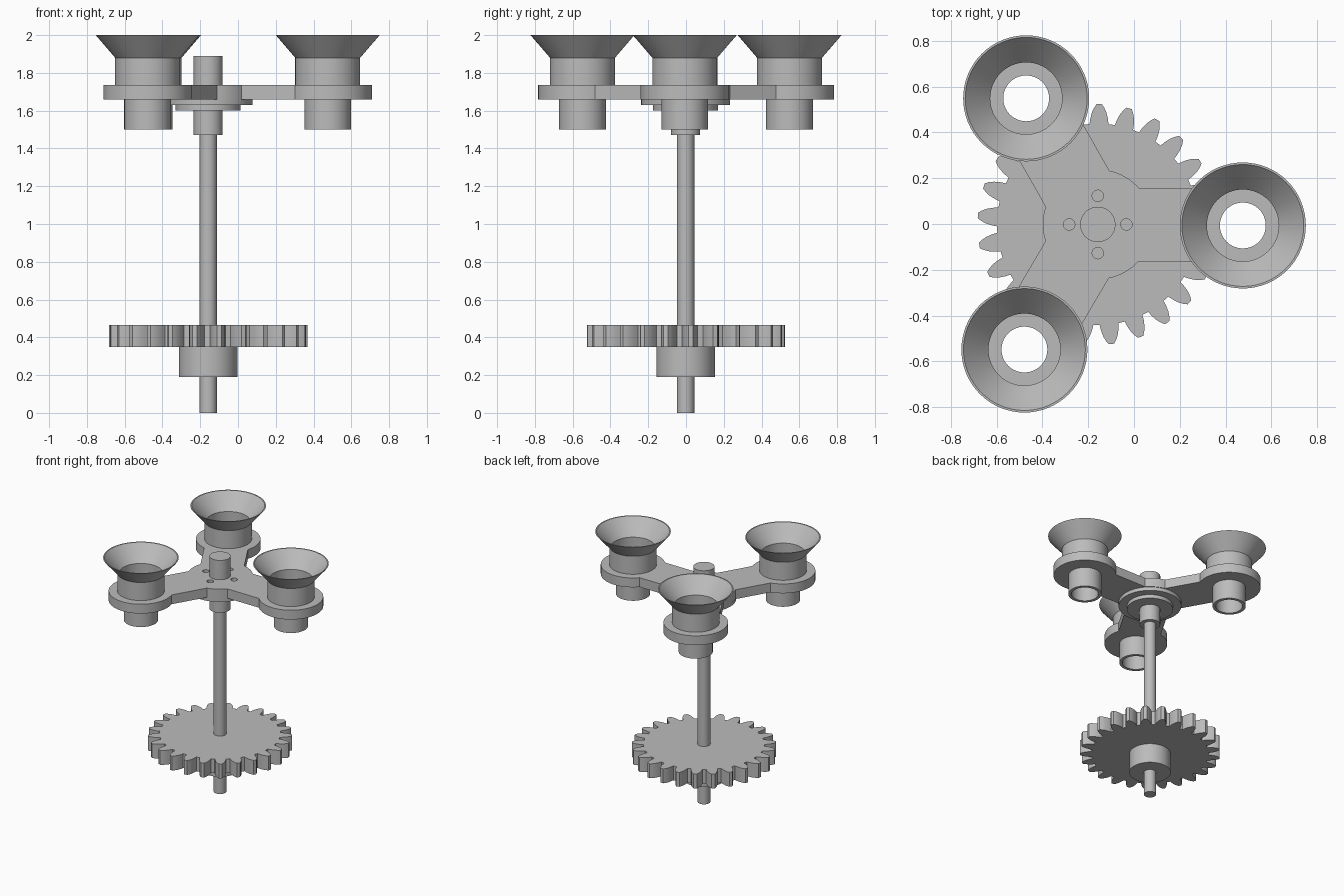
import bpy, bmesh, math
from math import sin, cos, pi, radians, asin, degrees
from mathutils import Vector

if "Cube" in bpy.data.objects:
    bpy.data.objects.remove(bpy.data.objects["Cube"])

AXIS = Vector((-0.158, -0.002, 0))   # centre line of the shaft
REACH = 0.633                        # shaft to cup distance
TURN = -0.4                          # small rotation of the carrier

steel = bpy.data.materials.new("grey_metal")
steel.use_nodes = True
GREY = (0.5, 0.5, 0.5, 1)
steel.diffuse_color = GREY
steel.node_tree.nodes["Principled BSDF"].inputs["Base Color"].default_value = GREY


def polar(r, deg, centre=(0, 0)):
    a = radians(deg)
    return (centre[0] + r * cos(a), centre[1] + r * sin(a))


def arc(r, start, end, steps, centre=(0, 0)):
    return [polar(r, start + (end - start) * i / steps, centre) for i in range(steps + 1)]


def circle(r, centre=(0, 0), steps=48):
    return arc(r, 0, 360, steps, centre)[:-1]


def finish(obj, location):
    obj.location = location
    obj.data.materials.clear()
    obj.data.materials.append(steel)
    bpy.ops.object.select_all(action='DESELECT')
    obj.select_set(True)
    bpy.context.view_layer.objects.active = obj
    bpy.ops.object.shade_smooth_by_angle(angle=radians(30))
    return obj


def lathe(name, profile, location, closed=False, segments=64):
    """Spin a (radius, height) profile around the vertical axis."""
    bm = bmesh.new()
    verts = [bm.verts.new((r, 0, z)) for r, z in profile]
    edges = [bm.edges.new(p) for p in zip(verts, verts[1:])]
    if closed:
        edges.append(bm.edges.new((verts[-1], verts[0])))
    bmesh.ops.spin(bm, geom=verts + edges, cent=(0, 0, 0), axis=(0, 0, 1),
                   angle=2 * pi, steps=segments, use_duplicate=False)
    bmesh.ops.remove_doubles(bm, verts=bm.verts, dist=1e-5)
    bmesh.ops.recalc_face_normals(bm, faces=bm.faces)
    mesh = bpy.data.meshes.new(name)
    bm.to_mesh(mesh)
    bm.free()
    obj = bpy.data.objects.new(name, mesh)
    bpy.context.collection.objects.link(obj)
    return finish(obj, location)


def plate(name, loops, low, high):
    """Extrude flat outlines, where inner loops become holes."""
    curve = bpy.data.curves.new(name, 'CURVE')
    curve.dimensions = '2D'
    curve.fill_mode = 'BOTH'
    curve.extrude = (high - low) / 2
    for loop in loops:
        spline = curve.splines.new('POLY')
        spline.points.add(len(loop) - 1)
        for point, (x, y) in zip(spline.points, loop):
            point.co = (x, y, 0, 1)
        spline.use_cyclic_u = True
    helper = bpy.data.objects.new(name + "_outline", curve)
    bpy.context.collection.objects.link(helper)
    bpy.context.view_layer.update()
    mesh = bpy.data.meshes.new_from_object(
        helper.evaluated_get(bpy.context.evaluated_depsgraph_get()))
    bpy.data.objects.remove(helper)
    bm = bmesh.new()
    bm.from_mesh(mesh)
    bmesh.ops.remove_doubles(bm, verts=bm.verts, dist=1e-5)
    bmesh.ops.recalc_face_normals(bm, faces=bm.faces)
    bm.to_mesh(mesh)
    bm.free()
    mesh.name = name
    obj = bpy.data.objects.new(name, mesh)
    bpy.context.collection.objects.link(obj)
    return finish(obj, AXIS + Vector((0, 0, (low + high) / 2)))


# Shaft, thicker head pin and stepped flange
lathe("shaft", [(0, 0), (0.046, 0), (0.046, 1.5), (0, 1.5)], AXIS)
lathe("head_pin", [(0, 1.47), (0.077, 1.47), (0.077, 1.89), (0, 1.89)], AXIS)
lathe("stepped_flange", [(0.07, 1.6), (0.172, 1.6), (0.172, 1.63), (0.235, 1.63),
                         (0.235, 1.66), (0.07, 1.66)], AXIS, closed=True)

# Gear with tapered teeth, and its hub
TEETH = 25
flank = [(0.44, 5.4), (0.465, 4.7), (0.49, 3.7), (0.51, 2.5), (0.525, 1.3)]
gear_outline = []
for i in range(TEETH):
    mid = 2.9 + i * 360 / TEETH
    gear_outline += [polar(r, mid - w) for r, w in flank]
    gear_outline += [polar(r, mid + w) for r, w in reversed(flank)]
plate("gear", [gear_outline], 0.35, 0.465)
lathe("gear_hub", [(0, 0.19), (0.155, 0.19), (0.155, 0.36), (0, 0.36)], AXIS)

# Three-armed carrier: hub arcs joined to a ring at each arm end
HUB, RING, HALF = 0.24, 0.235, 0.16
hub_angle = degrees(asin(HALF / HUB))
ring_angle = 180 - degrees(asin(HALF / RING))
outline, holes = [], []
for k in range(3):
    heading = TURN + 120 * k
    end = polar(REACH, heading)
    outline += arc(RING, heading - ring_angle, heading + ring_angle, 48, end)
    outline += arc(HUB, heading + hub_angle, heading + 120 - hub_angle, 8)
    holes.append(circle(0.123, end))
holes += [circle(0.025, polar(0.125, 90 * k), 20) for k in range(4)]
plate("three_arm_carrier", [outline] + holes, 1.66, 1.735)

# Funnel cups with a hollow spout through each arm end
cup = [(0.1, 1.5), (0.124, 1.5), (0.124, 1.735), (0.172, 1.735), (0.172, 1.88),
       (0.275, 2), (0.266, 2), (0.157, 1.88), (0.157, 1.75), (0.1, 1.75)]
for k, side in enumerate(("left", "back_right", "front_right")):
    x, y = polar(REACH, TURN + 120 * k)
    lathe("funnel_cup_" + side, cup, AXIS + Vector((x, y, 0)), closed=True)
